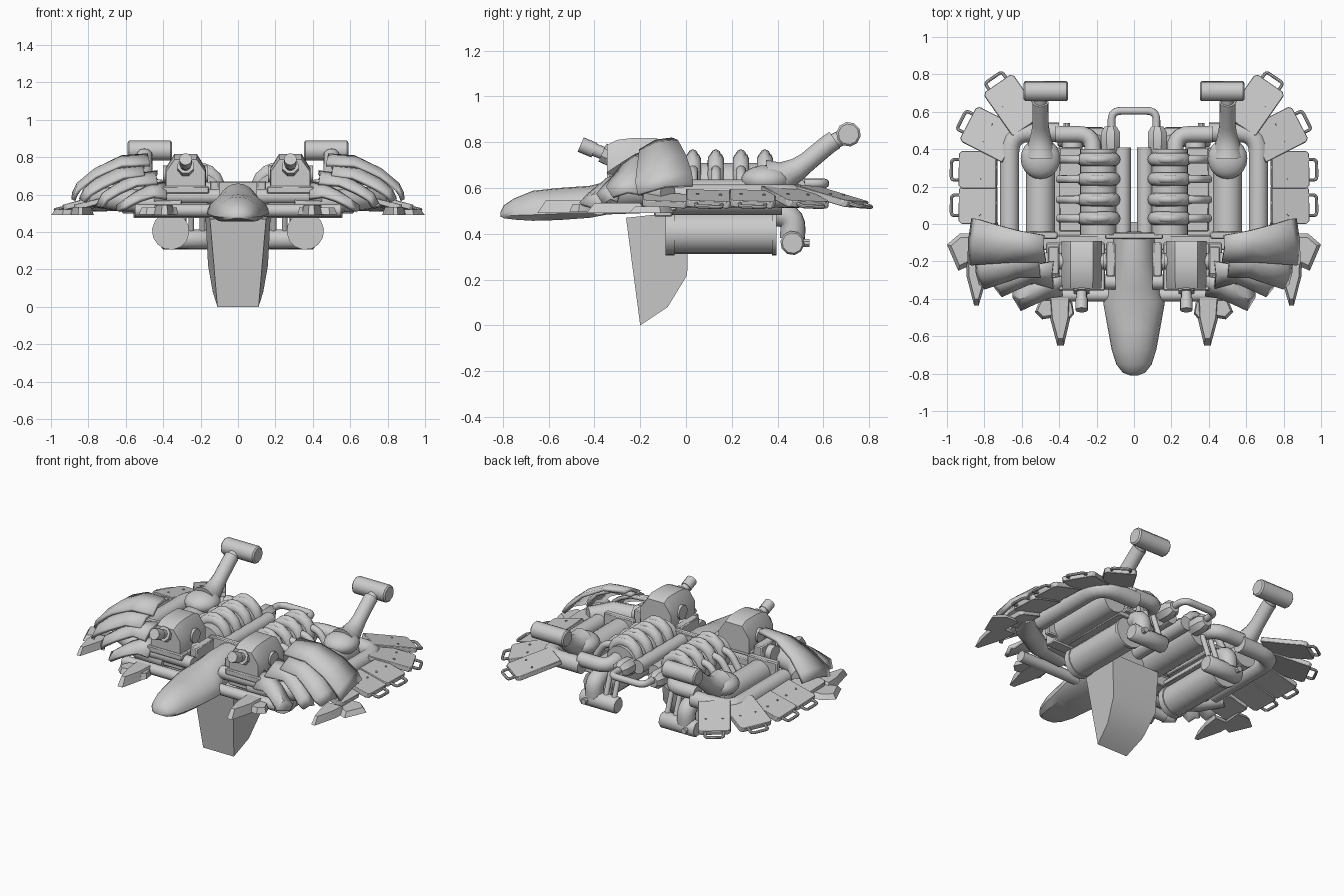
import bpy, bmesh
from math import sin, cos, pi, radians
from mathutils import Vector, Matrix

if "Cube" in bpy.data.objects:
    bpy.data.objects.remove(bpy.data.objects["Cube"])


def finish(name, bm, mirror=True, bevel=0, solid=0):
    bmesh.ops.recalc_face_normals(bm, faces=bm.faces)
    me = bpy.data.meshes.new(name)
    bm.to_mesh(me)
    bm.free()
    ob = bpy.data.objects.new(name, me)
    bpy.context.collection.objects.link(ob)
    if solid:
        m = ob.modifiers.new("Solidify", 'SOLIDIFY')
        m.thickness, m.offset = solid, 0
    if bevel:
        m = ob.modifiers.new("Bevel", 'BEVEL')
        m.width, m.segments, m.limit_method = bevel, 1, 'ANGLE'
    if mirror:
        m = ob.modifiers.new("Mirror", 'MIRROR')
        m.use_mirror_merge = False
    return ob


def loft(name, rings, closed=True, **kw):
    bm = bmesh.new()
    vs = [[bm.verts.new(p) for p in r] for r in rings]
    n = len(rings[0])
    for a, b in zip(vs, vs[1:]):
        for i in range(n if closed else n - 1):
            j = (i + 1) % n
            bm.faces.new((a[i], a[j], b[j], b[i]))
    if closed:
        bm.faces.new(vs[0])
        bm.faces.new(vs[-1])
    return finish(name, bm, **kw)


def fillet(pts, r, steps=5):
    pts = [Vector(p) for p in pts]
    out = [pts[0]]
    for a, b, c in zip(pts, pts[1:], pts[2:]):
        p, q = b + (a - b).normalized() * r, b + (c - b).normalized() * r
        for k in range(steps + 1):
            t = k / steps
            out.append(p * (1 - t) ** 2 + b * 2 * t * (1 - t) + q * t * t)
    return out + [pts[-1]]


def tube(name, pts, r, n=16, bend=0, **kw):
    pts = fillet(pts, bend) if bend else [Vector(p) for p in pts]
    rad = r if isinstance(r, (list, tuple)) else [r] * len(pts)
    side, rings = None, []
    for i, p in enumerate(pts):
        t = (pts[min(i + 1, len(pts) - 1)] - pts[max(i - 1, 0)]).normalized()
        if side is None:
            side = t.orthogonal()
        side = (side - t * side.dot(t)).normalized()
        up = t.cross(side)
        rings.append([p + rad[i] * (side * cos(2 * pi * (k + .5) / n) + up * sin(2 * pi * (k + .5) / n))
                      for k in range(n)])
    return loft(name, rings, **kw)


def box(name, x, y, z, bevel=.006, **kw):
    rings = [[(x[0], y[0], h), (x[1], y[0], h), (x[1], y[1], h), (x[0], y[1], h)] for h in z]
    return loft(name, rings, bevel=bevel, **kw)


def blade(name, outline, z0, z1, inset=.75):
    cx = sum(p[0] for p in outline) / len(outline)
    cy = sum(p[1] for p in outline) / len(outline)
    top = [(cx + (x - cx) * inset, cy + (y - cy) * inset, z1) for x, y in outline]
    return loft(name, [[(x, y, z0) for x, y in outline], top])


# fuselage: flat-bottomed dome section tapering to a rounded nose
rings = []
for y, w, zb, zt in [(-.81, .02, .475, .495), (-.795, .06, .468, .525), (-.75, .095, .462, .555),
                     (-.67, .12, .457, .588), (-.56, .14, .46, .6), (-.42, .165, .47, .61),
                     (-.34, .135, .485, .63), (-.2, .115, .49, .66), (-.04, .11, .5, .66)]:
    h = zt - zb
    arc = [(w * cos(pi * k / 12), y, zb + .2 * h + .8 * h * sin(pi * k / 12)) for k in range(13)]
    rings.append(arc + [(-.75 * w, y, zb), (.75 * w, y, zb)])
loft("fuselage", rings, mirror=False)
box("rear_bulkhead", (-.155, .155), (-.08, -.045), (.5, .67), mirror=False)

# keel fin: side profile, narrower towards the bottom
prof = [(-.262, .47, .15), (-.2, 0, .11), (-.08, .08, .135), (.005, .22, .16), (.012, .5, .175)]
loft("keel_fin", [[(s * w, y, z) for y, z, w in prof] for s in (-1, 1)], mirror=False)

# engine banks with ribbed cowls
tube("spine_tube", [(.06, -.05, .615), (.06, .41, .615)], .044)
tube("engine_drum", [(.19, -.06, .61), (.19, .4, .61)], .1, 20)
box("outer_engine_rail", (.28, .4), (-.04, .41), (.535, .56))
for y in (.03, .13, .24, .345):
    angles = range(195, -31, -25)
    for part, rz, r in (("cylinder_cowl", .078, .036), ("cowl_ridge", .102, .022)):
        tube(part, [(.19 + .083 * cos(radians(a)), y, .645 + rz * sin(radians(a))) for a in angles], r, 12)
    tube("exhaust_stub", [(.26, y, .68), (.34, y, .67), (.4, y, .58)], .022, 10, bend=.04)
    tube("floor_bolt", [(.4, y, .47), (.4, y, .5)], .014, 8)

# long side tubes and lower tanks
tube("side_tube", [(.5, -.06, .56), (.5, .42, .56)], .078, 24)
box("side_tube_flange", (.41, .62), (-.08, -.04), (.5, .65))
tube("outer_pipe", [(.665, -.06, .565), (.665, .49, .565), (.4, .49, .565)], .052, bend=.11)
tube("lower_tank", [(.36, -.06, .405), (.36, .39, .405)], .094, 14)
tube("tank_front_rim", [(.36, -.09, .405), (.36, -.05, .405)], .1, 14)
tube("tank_rear_rim", [(.36, .375, .405), (.36, .395, .405)], .1, 14)
box("tank_rail", (.28, .46), (-.09, .41), (.485, .515), bevel=.004)
tube("cross_tank", [(.16, .465, .36), (.17, .465, .36), (.4, .465, .36), (.41, .465, .36)],
     [.045, .053, .053, .045], 10)
tube("cross_tank_nub", [(.36, .5, .36), (.36, .54, .36)], .018, 8)
tube("drop_pipe", [(.33, .36, .49), (.33, .47, .48), (.33, .465, .38)], .055, bend=.06)

# rear plumbing
tube("rear_elbow", [(.42, .48, .6), (.22, .48, .6), (.22, .38, .62)], .045, bend=.08)
loft("rear_block", [[(.125 + r * cos(pi / 4 * (k + .5)), y, .61 + r * sin(pi / 4 * (k + .5))) for k in range(8)]
                    for y, r in ((.39, .05), (.43, .055), (.49, .055), (.52, .035))])
tube("tow_loop", [(-.12, .45, .62), (-.12, .605, .62), (.12, .605, .62), (.12, .45, .62)],
     .021, 12, bend=.05, mirror=False)
for x in (.19, .25):
    tube("rear_strut", [(x, .4, .58), (x, .47, .38)], .016, 10)

# exhaust masts
bm = bmesh.new()
bmesh.ops.create_uvsphere(bm, u_segments=20, v_segments=12, radius=1,
                          matrix=Matrix.Translation((.5, .35, .635)) @ Matrix.Diagonal((.106, .11, .065, 1)))
finish("mast_base", bm)
tube("mast", [(.5, .36, .64), (.5, .43, .65), (.5, .49, .685), (.5, .53, .715), (.5, .62, .79), (.5, .65, .81)],
     [.085, .066, .05, .044, .043, .043], 14)
tube("mast_neck", [(.5, .64, .8), (.5, .71, .835)], .034, 12)
tube("mast_head", [(.352, .71, .835), (.36, .71, .835), (.582, .71, .835), (.59, .71, .835)],
     [.045, .054, .054, .045], 10)

# overlapping fan of hull plates with grab handles
for i, (cx, cy, ang, hw, inner) in enumerate([(.79, -.09, 0, .1, -.06), (.85, .1, 0, .1, -.12), (.85, .29, 0, .1, -.12),
                                              (.81, .5, 27, .105, -.18), (.68, .68, 55, .096, -.2)]):
    M = (Matrix.Translation((cx, cy, .55)) @ Matrix.Rotation(radians(ang), 4, 'Z')
         @ Matrix.Rotation(radians(14), 4, 'Y') @ Matrix.Rotation(radians(-2), 4, 'X'))
    hull = [(inner, -hw), (.07, -hw), (.087, -hw + .015), (.087, hw - .015), (.07, hw), (inner, hw)]
    loft("hull_plate", [[M @ Vector((u, v, h)) for u, v in hull] for h in (-.016, .014)], bevel=.003)
    if i == 0:
        continue
    loop = [(.07, -.055, 0), (.13, -.055, 0), (.13, .055, 0), (.07, .055, 0)]
    tube("grab_handle", [M @ Vector(p) for p in loop], .009, 8, bend=.02)
    for v in (-.05, .05):
        tube("plate_bolt", [M @ Vector((-.03, v, .01)), M @ Vector((-.03, v, .019))], .007, 8)

# overlapping shoulder armour, each from a back and a front edge
shells = [
    ([(.48, -.06, .81), (.62, -.035, .8), (.75, .0, .735), (.83, .025, .66), (.86, .03, .61)],
     [(.47, -.2, .76), (.62, -.2, .755), (.76, -.21, .695), (.86, -.22, .62), (.88, -.21, .57)]),
    ([(.5, -.15, .75), (.65, -.16, .735), (.76, -.17, .68), (.82, -.18, .62), (.84, -.19, .57)],
     [(.5, -.28, .7), (.61, -.28, .69), (.72, -.32, .64), (.79, -.345, .6), (.82, -.32, .56)]),
    ([(.43, -.2, .72), (.56, -.22, .7), (.65, -.25, .65), (.72, -.28, .6), (.75, -.3, .54)],
     [(.43, -.34, .66), (.54, -.31, .65), (.63, -.35, .61), (.7, -.385, .57), (.72, -.36, .53)]),
    ([(.38, -.28, .66), (.46, -.29, .65), (.54, -.32, .61), (.59, -.34, .57), (.63, -.35, .53)],
     [(.38, -.38, .58), (.45, -.39, .59), (.52, -.42, .57), (.6, -.46, .53), (.64, -.39, .51)])]
for k, (back, front) in enumerate(shells):
    mid = [tuple((Vector(a) + Vector(b)) / 2 + Vector((.008, 0, .016))) for a, b in zip(back, front)]
    loft("shoulder_armour_%d" % (k + 1), [back, mid, front], closed=False, solid=.022)
tube("shoulder_core", [(.3, -.3, .55), (.5, -.28, .56), (.66, -.2, .58), (.76, -.08, .58)], [.05, .06, .065, .05], 12)

# claws and side fins
blade("outer_claw", [(.77, -.17), (.9, -.17), (.895, -.28), (.855, -.435), (.83, -.435), (.785, -.28)], .49, .535)
blade("outer_claw_fin", [(.84, -.05), (.93, -.05), (1, -.11), (.94, -.25), (.85, -.21)], .49, .52)
blade("inner_claw", [(.335, -.36), (.46, -.36), (.45, -.5), (.41, -.65), (.375, -.65), (.34, -.5)], .49, .545)
blade("inner_claw_fin", [(.43, -.36), (.5, -.4), (.53, -.47), (.49, -.51), (.43, -.5)], .495, .53)
blade("inner_claw_barb", [(.37, -.38), (.33, -.42), (.32, -.48), (.345, -.51), (.38, -.5)], .495, .53)

# front frame carrying the turrets
tube("front_bar", [(-.55, -.38, .515), (.55, -.38, .515)], .034, 12, mirror=False)
box("frame_beam", (-.56, .56), (-.14, -.06), (.475, .545), mirror=False)
box("turret_deck", (.16, .47), (-.33, -.1), (.53, .585))
tube("turret_cross_pipe", [(.1, -.2, .62), (.5, -.2, .62)], .048)
tube("front_cross_pipe", [(.1, -.31, .59), (.45, -.31, .59)], .04)
box("turret_bracket", (.1, .15), (-.28, -.1), (.57, .67))
box("turret_outer_bracket", (.4, .46), (-.27, -.12), (.57, .68))

# turrets
sec = [(.172, .63), (.172, .74), (.22, .818), (.34, .818), (.388, .74), (.388, .63)]
loft("turret", [[(.28 + (x - .28) * s, y, .63 + (z - .63) * t) for x, z in sec]
                for y, s, t in ((-.345, .97, .84), (-.3, 1, .96), (-.24, 1, 1), (-.13, 1, 1), (-.09, 1, .88))])
tube("turret_side_cap", [(.16, -.2, .71), (.4, -.2, .71)], .045, 10)
box("turret_skirt", (.155, .405), (-.355, -.1), (.605, .645))
tube("gun_collar", [(.28, -.32, .735), (.28, -.365, .755)], .046, 8)
tube("gun_barrel", [(.28, -.33, .74), (.28, -.42, .775)], .028, 12)
tube("gun_muzzle", [(.28, -.4, .765), (.28, -.46, .79)], .034, 12)

# keep hard edges crisp on every part
bpy.ops.object.select_all(action='SELECT')
bpy.context.view_layer.objects.active = bpy.context.selected_objects[0]
bpy.ops.object.shade_smooth_by_angle(angle=radians(38))
